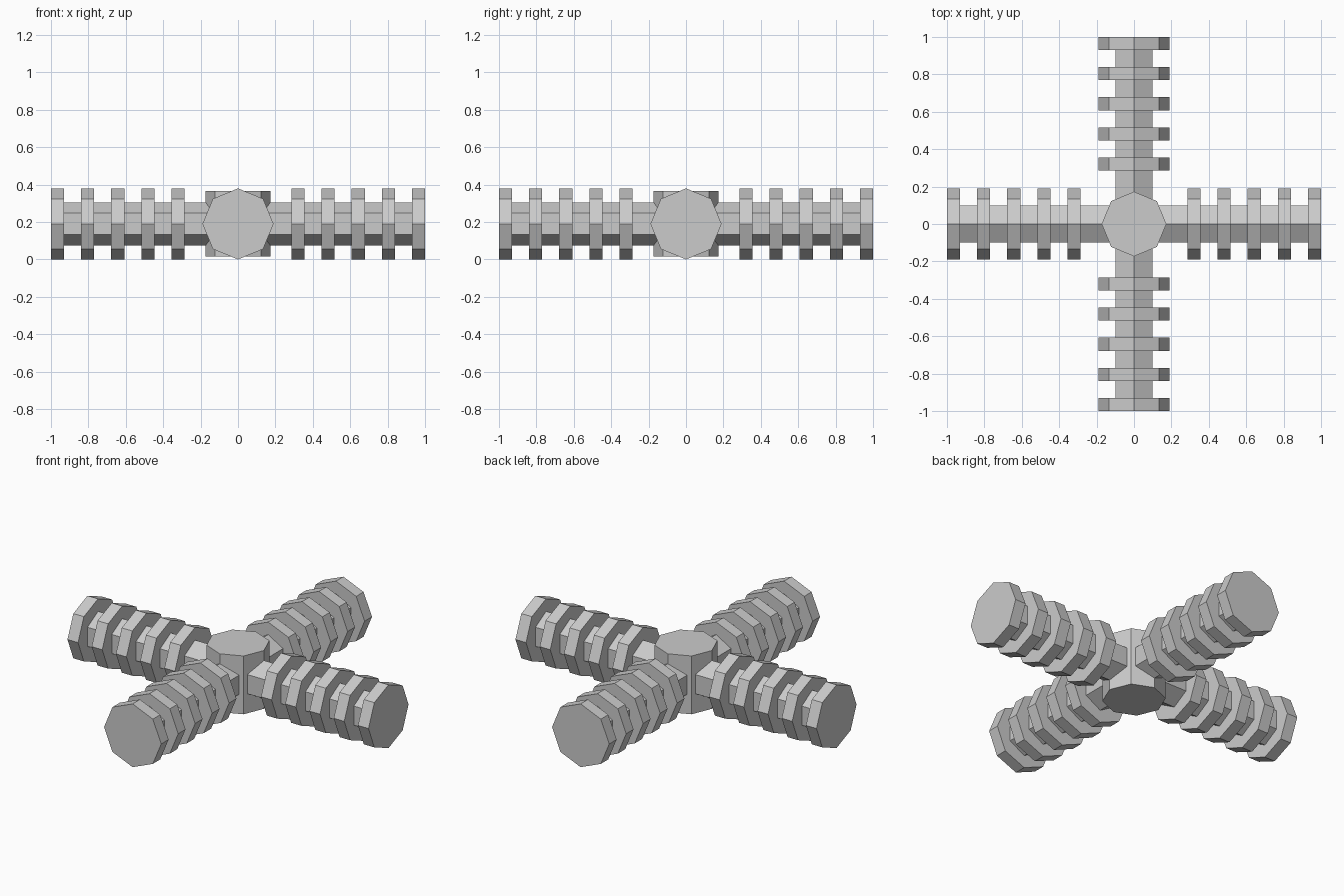
import bpy, math
from mathutils import Matrix

if "Cube" in bpy.data.objects:
    bpy.data.objects.remove(bpy.data.objects["Cube"])

CZ = 0.19  # height of the arm axes


def prism(name, sides, radius, length, matrix):
    """Upright prism with a vertex on its local X axis, placed by matrix."""
    bpy.ops.mesh.primitive_cylinder_add(vertices=sides, radius=radius, depth=length)
    ob = bpy.context.object
    ob.name = ob.data.name = name
    # put a corner exactly on local Y, then place the part
    ob.data.transform(matrix)
    return ob


# central eight-sided hub
prism("hub", 8, 0.173, 0.35, Matrix.Translation((0, 0, CZ)))

# four arms: six-sided shaft carrying five eight-sided discs
lay_down = Matrix.Rotation(math.radians(-90), 4, 'X')  # local Y corner points up/down
for i, side in enumerate(("back", "left", "front", "right")):
    turn = Matrix.Translation((0, 0, CZ)) @ Matrix.Rotation(i * math.pi / 2, 4, 'Z')

    def place(dist):
        return turn @ Matrix.Translation((0, dist, 0)) @ lay_down

    prism(f"{side}_shaft", 6, 0.115, 0.95, place(0.495))
    for n in range(5):
        prism(f"{side}_disc_{n + 1}", 8, 0.19, 0.07, place(0.321 + 0.161 * n))
